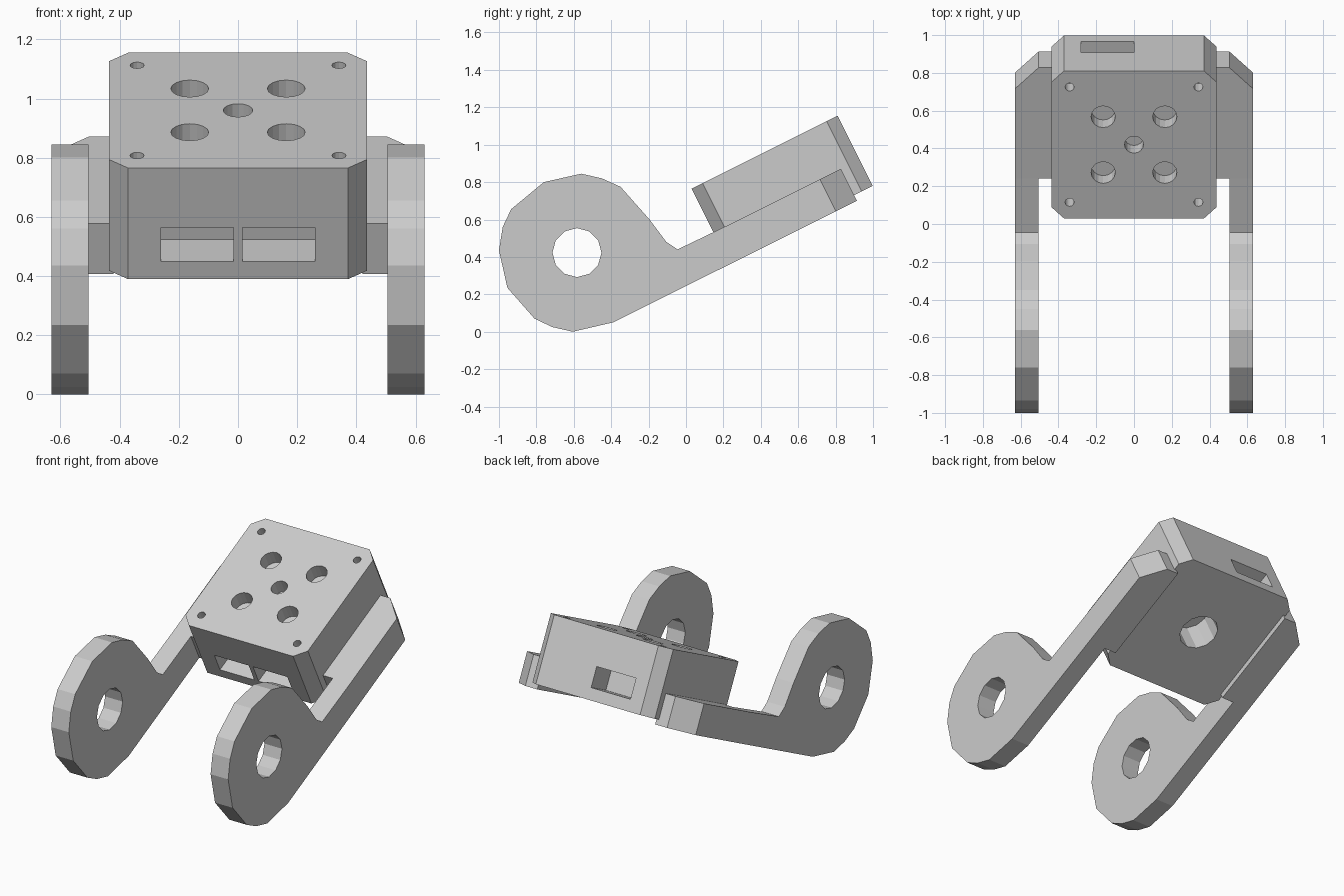
import bpy, bmesh, math
from mathutils import Matrix, Vector

if "Cube" in bpy.data.objects:
    bpy.data.objects.remove(bpy.data.objects["Cube"])

# Tilted frame of the housing: origin at the centre of its top face
TILT = Matrix.Translation((0, 0.42, 0.96)) @ Matrix.Rotation(math.atan(0.5), 4, 'X')


def add_prism(bm, pts, lo, hi, axis='Z'):
    """Extrude a 2D outline: (x, y) along z, or (y, z) along x."""
    def at(p, h):
        return (p[0], p[1], h) if axis == 'Z' else (h, p[0], p[1])
    a = [bm.verts.new(at(p, lo)) for p in pts]
    b = [bm.verts.new(at(p, hi)) for p in pts]
    faces = [bm.faces.new(a), bm.faces.new(b)]
    n = len(pts)
    for i in range(n):
        j = (i + 1) % n
        faces.append(bm.faces.new((a[i], a[j], b[j], b[i])))
    bmesh.ops.recalc_face_normals(bm, faces=faces)


def circle(cx, cy, r, n):
    return [(cx + r * math.cos(2 * math.pi * i / n),
             cy + r * math.sin(2 * math.pi * i / n)) for i in range(n)]


def rect(x0, x1, y0, y1):
    return [(x0, y0), (x1, y0), (x1, y1), (x0, y1)]


def make(name, prisms, matrix=Matrix.Identity(4)):
    bm = bmesh.new()
    for p in prisms:
        add_prism(bm, *p)
    me = bpy.data.meshes.new(name)
    bm.to_mesh(me)
    bm.free()
    ob = bpy.data.objects.new(name, me)
    bpy.context.collection.objects.link(ob)
    ob.matrix_world = matrix
    return ob


def cut(ob, cutter):
    cutter.hide_render = True
    mod = ob.modifiers.new("cut", 'BOOLEAN')
    mod.operation = 'DIFFERENCE'
    mod.solver = 'EXACT'
    mod.object = cutter
    bpy.context.view_layer.update()
    bpy.context.view_layer.objects.active = ob
    bpy.ops.object.modifier_apply(modifier=mod.name)
    bpy.data.objects.remove(cutter)


# Housing: square block with chamfered corners
H, C, DEPTH = 0.436, 0.065, 0.42
outline = [(-H, -H + C), (-H + C, -H), (H - C, -H), (H, -H + C),
           (H, H - C), (H - C, H), (-H + C, H), (-H, H - C)]
housing = make("housing", [(outline, -DEPTH, 0)], TILT)

# Holes in the top face, bore below, front windows and rear slot
holes = [(circle(0, 0, 0.05, 16), -0.09, 0.05)]
for sx in (-1, 1):
    for sy in (-1, 1):
        holes.append((circle(sx * 0.163, sy * 0.165, 0.064, 16), -0.09, 0.05))
        holes.append((circle(sx * 0.341, sy * 0.341, 0.024, 12), -0.09, 0.05))
holes.append((circle(0, 0, 0.12, 12), -DEPTH - 0.05, -0.22))
for x0, x1 in ((-0.26, -0.015), (0.015, 0.26)):
    holes.append((rect(x0, x1, -0.5, -0.268), -0.353, -0.225))
holes.append((rect(-0.28, 0, 0.268, 0.5), -0.347, -0.22))
cut(housing, make("housing_cutter", holes, TILT))

# Side plates joining the arms to the housing, chamfered at the outer end
IN, OUT, FRONT, BOT, TOP = 0.505, 0.63, -0.33, -0.453, -0.262
plate = [(0.42, FRONT), (OUT, FRONT), (OUT, 0.20), (IN, 0.325), (0.42, 0.325)]
plates = make("side_plates", [(plate, BOT, TOP)], TILT)

# Arms: eye-shaped ring running into a straight bar
bar_bottom = TILT @ Vector((0, FRONT, BOT))
bar_top = TILT @ Vector((0, FRONT, TOP))
profile = [bar_bottom.yz, bar_top.yz,
           (-0.045, 0.44), (-0.105, 0.48), (-0.195, 0.60), (-0.35, 0.775),
           (-0.45, 0.82), (-0.56, 0.845), (-0.76, 0.80), (-0.935, 0.655),
           (-0.98, 0.56), (-1.0, 0.435), (-0.955, 0.235), (-0.81, 0.07),
           (-0.715, 0.025), (-0.605, 0.0), (-0.39, 0.05)]
arms = make("arms", [(profile, IN, OUT, 'X')])
cut(arms, make("arm_cutter", [(circle(-0.583, 0.423, 0.131, 12), 0.4, 0.7, 'X')]))

# Mirror to the left side
for ob in (plates, arms):
    ob.modifiers.new("mirror", 'MIRROR').use_axis[0] = True
